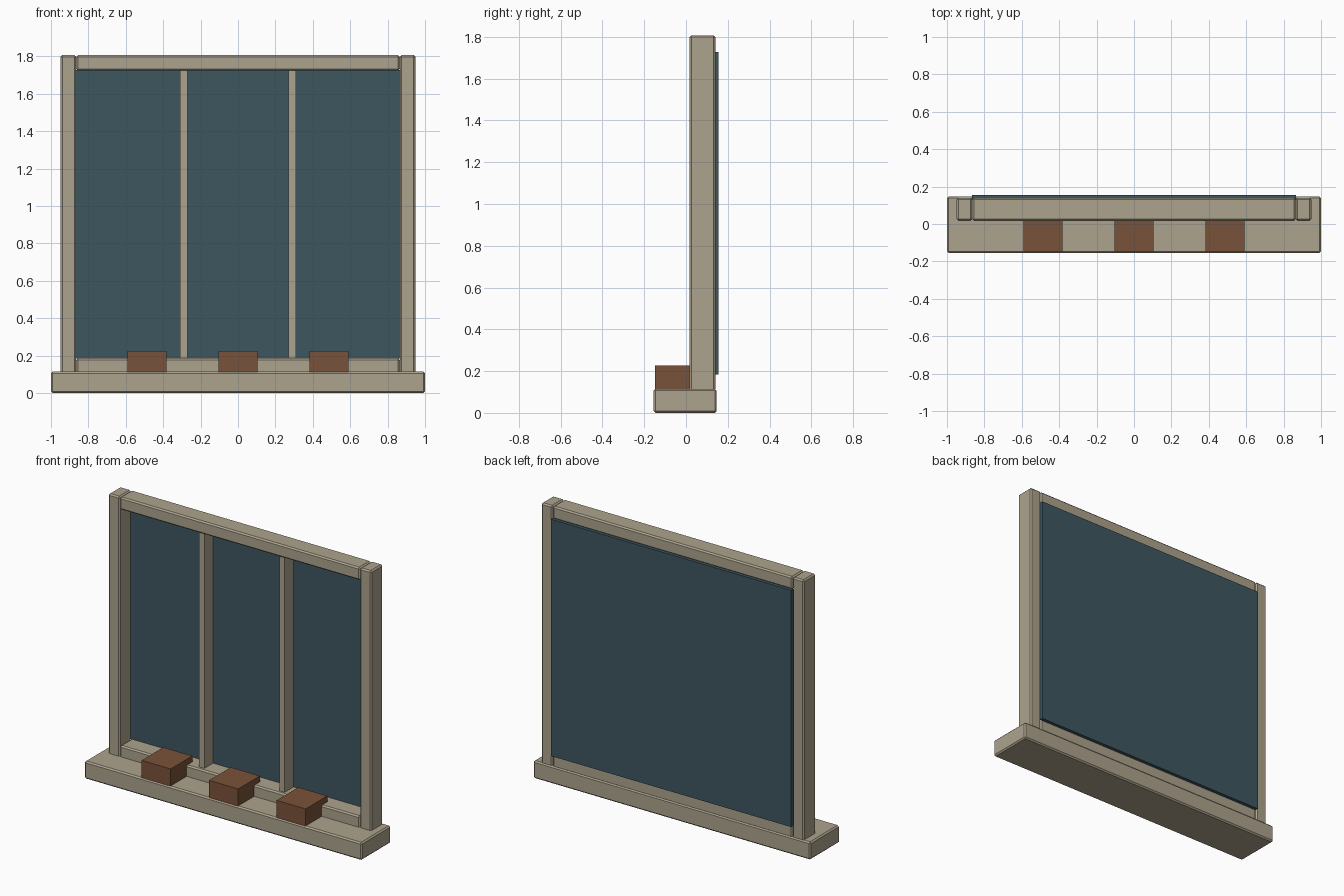
import bpy

if "Cube" in bpy.data.objects:
    bpy.data.objects.remove(bpy.data.objects["Cube"], do_unlink=True)


def make_material(name, color):
    mat = bpy.data.materials.new(name)
    mat.use_nodes = True
    mat.diffuse_color = (*color, 1)
    mat.node_tree.nodes["Principled BSDF"].inputs["Base Color"].default_value = (*color, 1)
    return mat


stone = make_material("pale stone", (0.42, 0.37, 0.27))
glass = make_material("dark blue glass", (0.047, 0.094, 0.118))
brick = make_material("brown clay", (0.19, 0.085, 0.042))


def box(name, mat, x, y, z, bevel=0.0):
    """Box from (min, max) ranges on each axis, with optional chamfered edges."""
    bpy.ops.mesh.primitive_cube_add(size=1, location=[sum(r) / 2 for r in (x, y, z)])
    obj = bpy.context.object
    obj.name = name
    obj.scale = [r[1] - r[0] for r in (x, y, z)]
    bpy.ops.object.transform_apply(location=False, rotation=False, scale=True)
    obj.data.materials.append(mat)
    if bevel:
        mod = obj.modifiers.new("chamfer", "BEVEL")
        mod.width = bevel
        mod.segments = 1
    return obj


EDGE = 0.009
FRAME_Y = (0.017, 0.14)

# Sill and horizontal rails
box("sill", stone, (-1, 1), (-0.155, 0.147), (0, 0.115), EDGE)
box("top_rail", stone, (-0.865, 0.865), FRAME_Y, (1.725, 1.807), EDGE)
box("bottom_rail", stone, (-0.865, 0.865), FRAME_Y, (0.105, 0.187), EDGE)

# Posts and slim mullions on both sides
for side, label in ((-1, "right"), (1, "left")):
    post, bar = side * 0.907, side * 0.29
    box(label + "_post", stone, (post - 0.041, post + 0.041), FRAME_Y, (0.105, 1.807), EDGE)
    box(label + "_mullion", stone, (bar - 0.019, bar + 0.019), (0.04, 0.131), (0.18, 1.73))

# Glass pane set at the back of the frame
box("glass_pane", glass, (-0.866, 0.866), (0.131, 0.155), (0.184, 1.728))

# Blocks standing on the sill
for x, label in ((-0.487, "right"), (0, "middle"), (0.487, "left")):
    box(label + "_block", brick, (x - 0.105, x + 0.105), (-0.148, 0.075), (0.11, 0.226))
